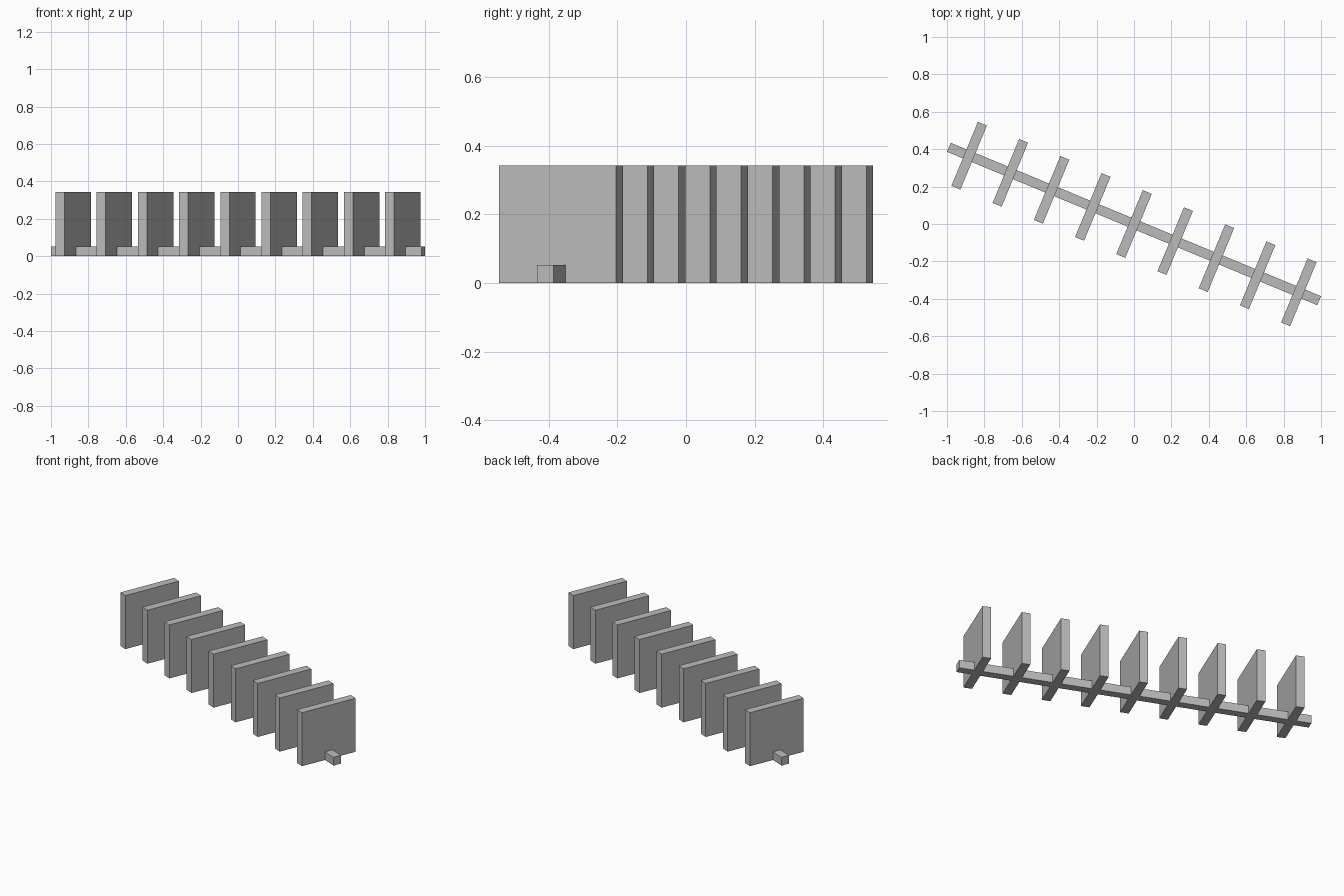
import bpy
import math
from mathutils import Matrix

default = bpy.data.objects.get("Cube")
if default:
    bpy.data.objects.remove(default, do_unlink=True)

ANGLE = math.radians(-22.5)
TURN = Matrix.Rotation(ANGLE, 4, 'Z')
SLAB_COUNT = 9
SPACING = 0.2385
THICKNESS = 0.052

grey = bpy.data.materials.new("plain_grey")
grey.use_nodes = True
grey.diffuse_color = (0.5, 0.5, 0.5, 1)
grey.node_tree.nodes["Principled BSDF"].inputs["Base Color"].default_value = (0.5, 0.5, 0.5, 1)


def box(name, along, size):
    """Box standing on the ground, placed along the turned rail axis."""
    bpy.ops.mesh.primitive_cube_add(size=1)
    obj = bpy.context.object
    obj.name = name
    place = Matrix.Translation((along, 0, size[2] / 2))
    obj.data.transform(TURN @ place @ Matrix.Diagonal((*size, 1)))
    obj.data.materials.append(grey)
    return obj


# Low rail joining all the slabs
box("base_rail", 0, (2.143, THICKNESS, 0.053))

# Row of upright slabs set across the rail
for i in range(SLAB_COUNT):
    offset = (i - (SLAB_COUNT - 1) / 2) * SPACING
    box(f"upright_slab_{i + 1}", offset, (THICKNESS, 0.37, 0.343))
